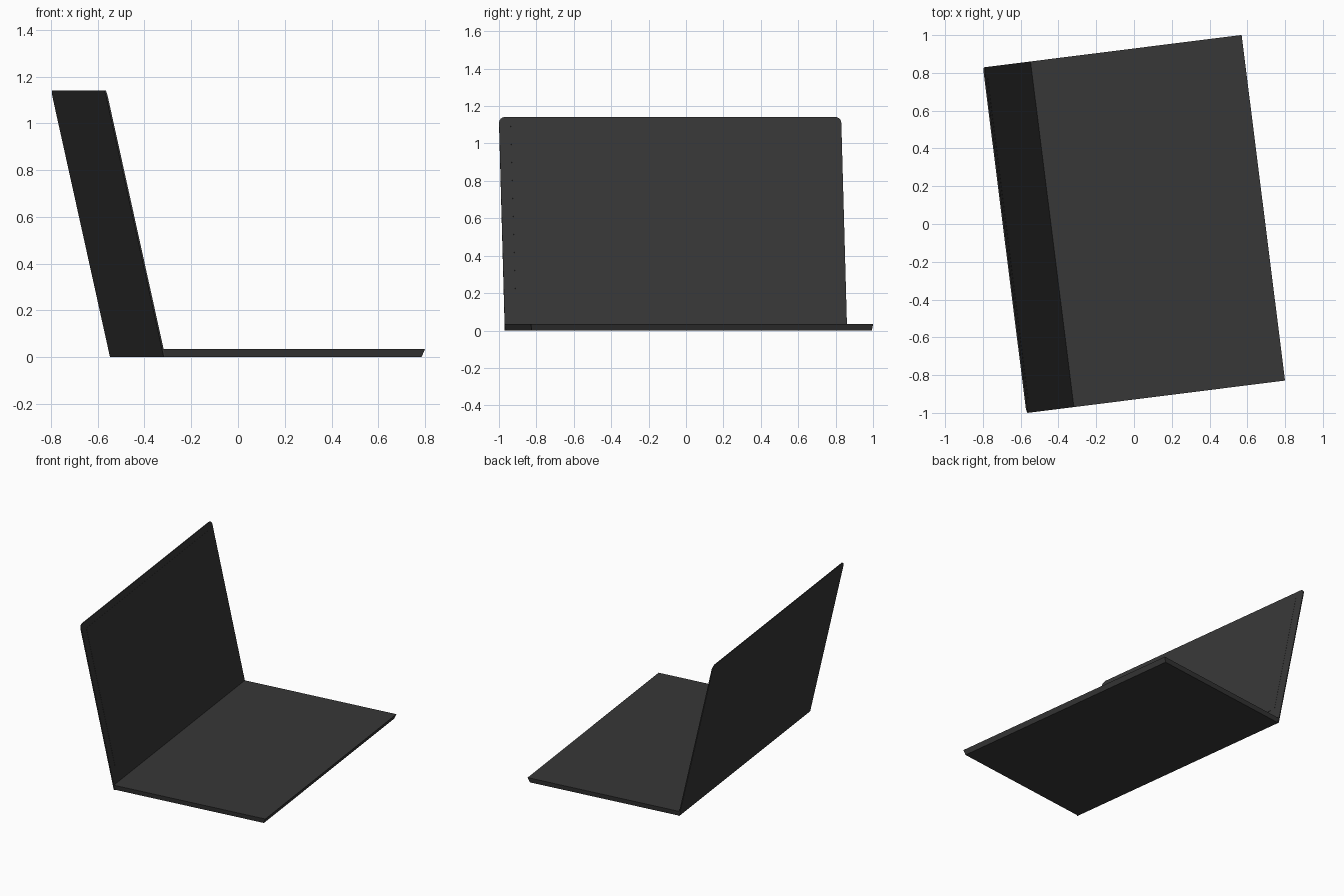
import bpy, bmesh, math
from mathutils import Matrix, Vector

if "Cube" in bpy.data.objects:
    bpy.data.objects.remove(bpy.data.objects["Cube"])

W = 0.922                      # half width
BACK, FRONT = -0.436, 0.69     # depth extents of the base
BASE_H = 0.034
LID_LEN, LID_T = 1.168, 0.007
TURN = Matrix.Rotation(math.radians(7.16), 4, 'Z')
TILT = math.radians(12.56)


def material(name, v):
    m = bpy.data.materials.new(name)
    m.diffuse_color = (v, v, v, 1)
    m.use_nodes = True
    m.node_tree.nodes["Principled BSDF"].inputs["Base Color"].default_value = m.diffuse_color
    return m


body_mat = material("charcoal", 0.038)


def finish(name, bm, matrix):
    bmesh.ops.recalc_face_normals(bm, faces=bm.faces)
    bm.transform(matrix)
    me = bpy.data.meshes.new(name)
    bm.to_mesh(me)
    bm.free()
    me.materials.append(body_mat)
    ob = bpy.data.objects.new(name, me)
    bpy.context.collection.objects.link(ob)
    return ob


def slab(name, outline, z0, z1, matrix):
    bm = bmesh.new()
    f = bm.faces.new([bm.verts.new((x, y, z0)) for x, y in outline])
    ext = bmesh.ops.extrude_face_region(bm, geom=[f])
    vs = [g for g in ext["geom"] if isinstance(g, bmesh.types.BMVert)]
    bmesh.ops.translate(bm, verts=vs, vec=(0, 0, z1 - z0))
    return finish(name, bm, matrix)


# keyboard base: flat slab whose underside is drawn in at front and sides
bm = bmesh.new()
bmesh.ops.create_cube(bm, size=1)
for v in bm.verts:
    top, front = v.co.z > 0, v.co.x > 0
    side = math.copysign(1, v.co.y)
    u = (FRONT if top else FRONT - 0.014) if front else BACK - (BASE_H * math.tan(TILT) if top else 0)
    v.co = (u, side * (W if top else W - 0.006), BASE_H if top else 0)
finish("base", bm, TURN)

# lid frame: local x = width, y = up the lid, z = towards the user
lid_m = Matrix((
    (0, -math.sin(TILT), math.cos(TILT), BACK),
    (1, 0, 0, 0),
    (0, math.cos(TILT), math.sin(TILT), 0),
    (0, 0, 0, 1)))
lid_m = TURN @ lid_m

# lid panel with rounded top corners
R = 0.032
outline = [(-W, 0), (W, 0)]
for cx, start in ((W - R, 0), (-W + R, 90)):
    for i in range(7):
        a = math.radians(start + 15 * i)
        outline.append((cx + R * math.cos(a), LID_LEN - R + R * math.sin(a)))
slab("lid", outline, 0, LID_T, lid_m)

# thin display panel on the inner face of the lid
S, LO, HI = 0.86, 0.143, 1.122
slab("screen", [(-S, LO), (S, LO), (S, HI), (-S, HI)], LID_T - 0.001, LID_T + 0.001, lid_m)
